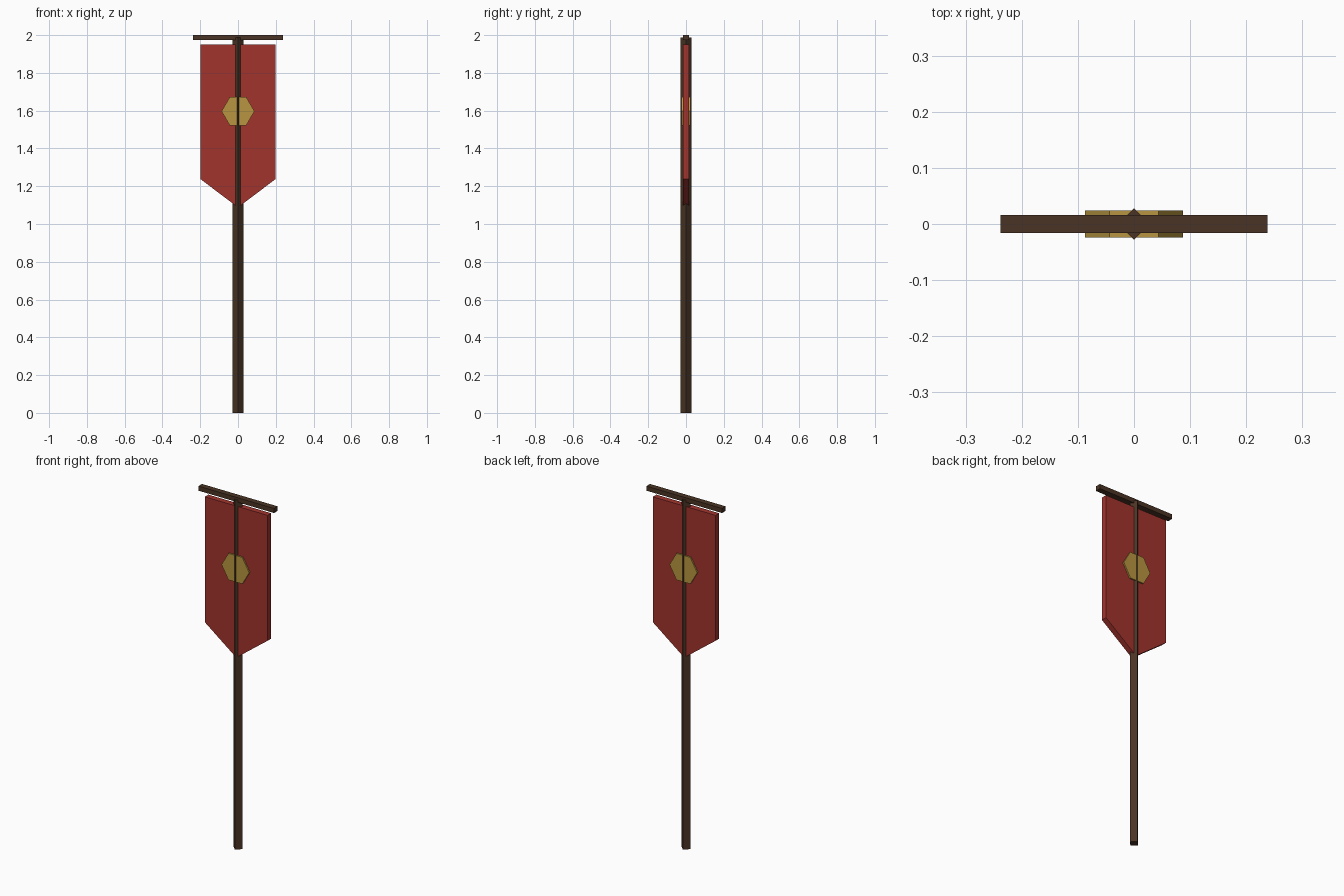
import bpy
import bmesh
from math import cos, sin, pi

cube = bpy.data.objects.get("Cube")
if cube:
    bpy.data.objects.remove(cube, do_unlink=True)


def material(name, color):
    m = bpy.data.materials.new(name)
    m.use_nodes = True
    m.diffuse_color = (*color, 1)
    m.node_tree.nodes["Principled BSDF"].inputs["Base Color"].default_value = (*color, 1)
    return m


def prism(name, outline, start, depth, mat):
    """Extrude a closed outline of 3D points along the vector depth."""
    bm = bmesh.new()
    face = bm.faces.new([bm.verts.new([p + s for p, s in zip(pt, start)]) for pt in outline])
    extruded = bmesh.ops.extrude_face_region(bm, geom=[face])["geom"]
    bmesh.ops.translate(bm, vec=depth, verts=[v for v in extruded if isinstance(v, bmesh.types.BMVert)])
    bmesh.ops.recalc_face_normals(bm, faces=bm.faces)
    mesh = bpy.data.meshes.new(name)
    bm.to_mesh(mesh)
    bm.free()
    mesh.materials.append(mat)
    obj = bpy.data.objects.new(name, mesh)
    bpy.context.collection.objects.link(obj)
    return obj


def ring(sides, radius):
    return [(radius * cos(2 * pi * i / sides), radius * sin(2 * pi * i / sides)) for i in range(sides)]


wood = material("dark wood", (0.07, 0.034, 0.018))
red = material("red cloth", (0.36, 0.034, 0.027))
gold = material("gold", (0.48, 0.3, 0.05))

# Four-sided pole, corners facing front and sides
prism("pole", [(x, y, 0) for x, y in ring(4, 0.028)], (0, 0, 0), (0, 0, 1.988), wood)

# Crossbar on top
bar = [(-0.238, -0.016, 0), (0.238, -0.016, 0), (0.238, 0.016, 0), (-0.238, 0.016, 0)]
prism("crossbar", bar, (0, 0, 1.974), (0, 0, 0.026), wood)

# Pointed cloth banner
cloth = [(-0.198, 1.95), (0.198, 1.95), (0.198, 1.237), (0, 1.088), (-0.198, 1.237)]
prism("banner", [(x, 0, z) for x, z in cloth], (0, -0.016, 0), (0, 0.032, 0), red)

# Hexagonal emblem showing on both faces
prism("emblem", [(x, 0, z) for x, z in ring(6, 0.087)], (0, -0.024, 1.597), (0, 0.048, 0), gold)
